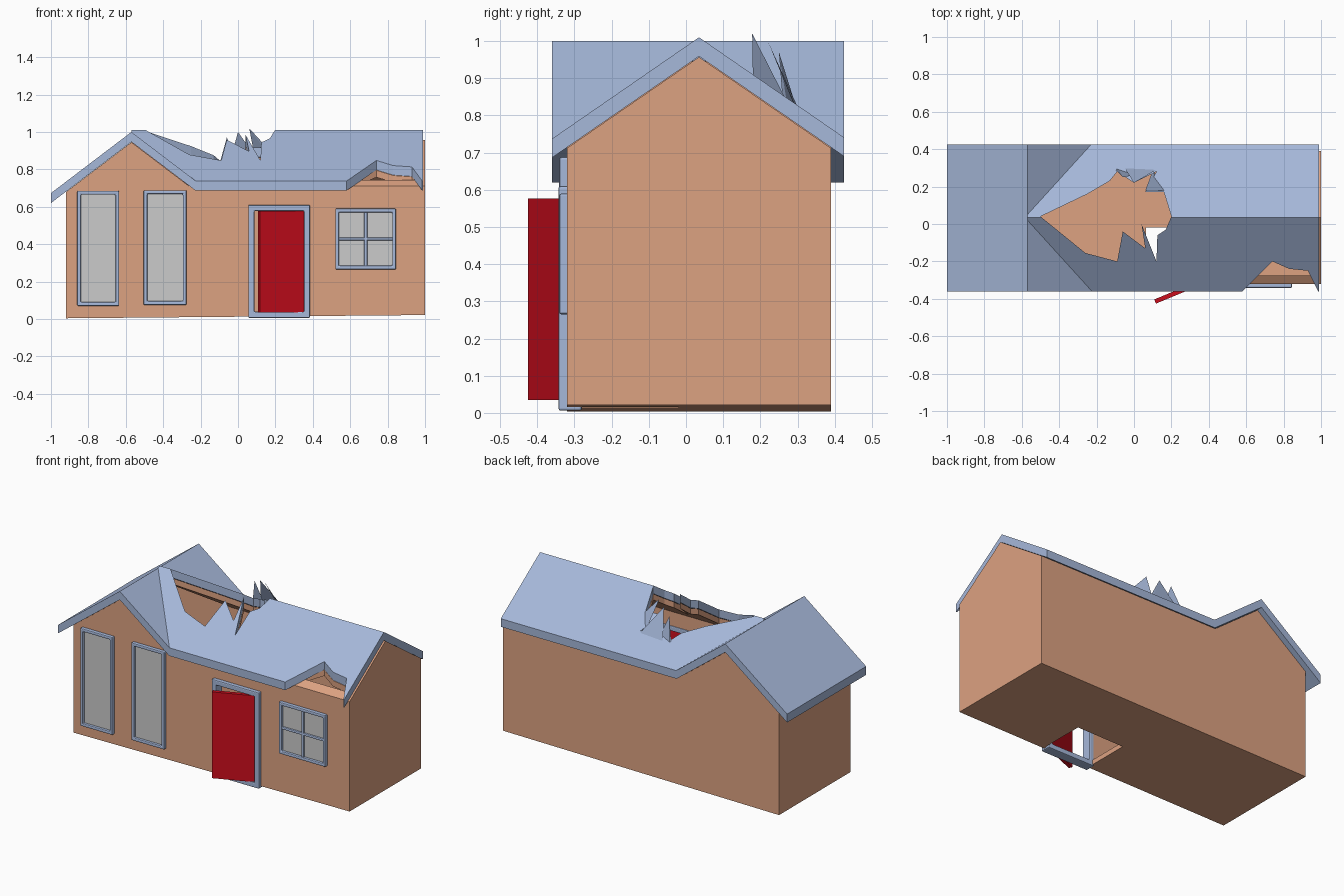
import bpy, bmesh, math
from mathutils import Vector

if "Cube" in bpy.data.objects:
    bpy.data.objects.remove(bpy.data.objects["Cube"])

def material(name, c):
    m = bpy.data.materials.new(name)
    m.diffuse_color = (*c, 1)
    m.use_nodes = True
    m.node_tree.nodes["Principled BSDF"].inputs["Base Color"].default_value = m.diffuse_color
    return m

WALL = material("terracotta", (0.72, 0.36, 0.22))
BLUE = material("slate_blue", (0.38, 0.48, 0.70))
RED = material("red_paint", (0.60, 0.004, 0.012))

def make(name, bm, mat=None):
    bmesh.ops.recalc_face_normals(bm, faces=bm.faces[:])
    me = bpy.data.meshes.new(name)
    bm.to_mesh(me)
    bm.free()
    ob = bpy.data.objects.new(name, me)
    bpy.context.collection.objects.link(ob)
    if mat:
        me.materials.append(mat)
    return ob

def prism(name, pts, axis, a, b, mat=None):
    """Extrude a 2D outline along an axis from a to b."""
    place = {'x': lambda p, t: (t, p[0], p[1]),
             'y': lambda p, t: (p[0], t, p[1]),
             'z': lambda p, t: (p[0], p[1], t)}[axis]
    bm = bmesh.new()
    v0 = [bm.verts.new(place(p, a)) for p in pts]
    v1 = [bm.verts.new(place(p, b)) for p in pts]
    n = len(pts)
    bm.faces.new(v0)
    bm.faces.new(v1)
    for i in range(n):
        bm.faces.new((v0[i], v0[(i + 1) % n], v1[(i + 1) % n], v1[i]))
    return make(name, bm, mat)

def box(name, x0, x1, y0, y1, z0, z1, mat=None):
    return prism(name, [(x0, z0), (x1, z0), (x1, z1), (x0, z1)], 'y', y0, y1, mat)

def boolean(ob, other, op='DIFFERENCE'):
    m = ob.modifiers.new(op, 'BOOLEAN')
    m.object, m.operation, m.solver = other, op, 'EXACT'
    dg = bpy.context.evaluated_depsgraph_get()
    dg.update()
    me = bpy.data.meshes.new_from_object(ob.evaluated_get(dg))
    ob.modifiers.clear()
    ob.data = me
    bpy.data.objects.remove(other)

def gable(lo, hi, mid, peak, slope, base):
    """Outline of a gable end."""
    return [(lo, base), (hi, base), (hi, peak - slope * (hi - mid)),
            (mid, peak), (lo, peak - slope * (mid - lo))]

MID_Y, MID_X, S_MAIN, S_CROSS = 0.035, -0.57, 0.69, 0.76

# broken outlines in plan: the big roof hole and the torn front eave
HOLE = [(-0.5, 0.04), (-0.26, -0.155), (-0.09, -0.2), (-0.06, -0.04), (0.06, -0.13),
        (0.04, 0.0), (0.12, -0.2), (0.125, -0.06), (0.17, -0.03), (0.2, 0.04),
        (0.16, 0.17), (0.06, 0.17), (0.12, 0.28), (0.0, 0.22), (-0.09, 0.28),
        (-0.13, 0.23), (-0.25, 0.16)]
TEAR = [(0.54, -0.4), (0.74, -0.2), (0.83, -0.24), (0.93, -0.25), (0.985, -0.36), (0.985, -0.4)]

# hollow walls with lining under the roof
walls = prism("walls", gable(-0.32, 0.39, MID_Y, 0.957, S_MAIN, 0), 'x', MID_X, 1.0, WALL)
boolean(walls, prism("c", gable(-0.92, -0.22, MID_X, 0.945, S_CROSS, 0), 'y', -0.32, 0.39, WALL), 'UNION')
room = prism("room", gable(-0.285, 0.355, MID_Y, 0.92, S_MAIN, 0.03), 'x', MID_X, 0.965, WALL)
boolean(room, prism("c", gable(-0.885, -0.22, MID_X, 0.91, S_CROSS, 0.03), 'y', -0.285, 0.355, WALL), 'UNION')
boolean(walls, room)
boolean(walls, prism("c", HOLE, 'z', 0.5, 1.3, WALL))
boolean(walls, prism("c", [(0.62, -0.275), (0.74, -0.2), (0.83, -0.24), (0.93, -0.25), (0.95, -0.275)],
                     'z', 0.5, 1.3, WALL))
# doorway and the floor gap behind it
boolean(walls, box("c", 0.075, 0.365, -0.4, -0.2, 0.025, 0.59, WALL))
boolean(walls, box("c", 0.065, 0.39, -0.3, -0.02, -0.1, 0.1, WALL))
boolean(walls, box("c", 0.075, 0.365, -0.4, -0.25, -0.1, 0.1, WALL))
for v in walls.data.vertices:          # ground line rises slightly to the right
    if v.co.z < 0.04:
        v.co.z += 0.004 + 0.009 * (v.co.x + 0.92)

# roof shell: outer gables minus the same gables lowered
roof = prism("roof", gable(-0.36, 0.425, MID_Y, 1.01, S_MAIN, 0.6), 'x', MID_X, 0.99, BLUE)
boolean(roof, prism("c", gable(-1.0, -0.14, MID_X, 1.0, S_CROSS, 0.55), 'y', -0.36, 0.425, BLUE), 'UNION')
boolean(roof, prism("c", gable(-0.6, 0.67, MID_Y, 0.959, S_MAIN, 0.2), 'x', MID_X, 1.3, BLUE))
boolean(roof, prism("c", gable(-1.25, 0.1, MID_X, 0.947, S_CROSS, 0.2), 'y', -0.7, 0.7, BLUE))
boolean(roof, prism("c", HOLE, 'z', 0.5, 1.3, BLUE))
boolean(roof, prism("c", TEAR, 'z', 0.5, 1.3, BLUE))

# splintered roof pieces bent upwards: tip and two base points
for i, tri in enumerate([((-0.06, 0.25, 0.97), (-0.1, 0.29, 0.825), (0.0, 0.26, 0.84)),
                         ((0.0, 0.22, 1.0), (-0.05, 0.3, 0.82), (0.12, 0.29, 0.83)),
                         ((0.06, 0.178, 1.02), (0.1, 0.27, 0.84), (0.17, 0.18, 0.9))]):
    bm = bmesh.new()
    tip = bm.verts.new(tri[0])
    a, b = (bm.verts.new(p) for p in tri[1:])
    c, d = (bm.verts.new(Vector(p) + Vector((0, 0.015, -0.03))) for p in tri[1:])
    for f in ((tip, a, b), (tip, d, c), (tip, c, a), (tip, b, d), (a, c, d, b)):
        bm.faces.new(f)
    make(f"roof_splinter_{i + 1}", bm, BLUE)

def frame(name, x0, x1, z0, z1, w, y0, y1):
    """Mitred rectangular frame with softened edges."""
    bm = bmesh.new()
    rings = []
    for y, k in ((y0, 0), (y0, w), (y1, w), (y1, 0)):
        rings.append([bm.verts.new((x, y, z)) for x, z in
                      ((x0 + k, z0 + k), (x1 - k, z0 + k), (x1 - k, z1 - k), (x0 + k, z1 - k))])
    for r in range(4):
        p, q = rings[r], rings[(r + 1) % 4]
        for i in range(4):
            j = (i + 1) % 4
            bm.faces.new((p[i], p[j], q[j], q[i]))
    ob = make(name, bm, BLUE)
    soften(ob)
    return ob

def soften(ob):
    m = ob.modifiers.new("soft", 'BEVEL')
    m.width, m.segments = 0.006, 2

# windows
for name, x0, x1, z0, z1 in (("left_window", -0.86, -0.635, 0.07, 0.685),
                             ("middle_window", -0.505, -0.275, 0.075, 0.688),
                             ("square_window", 0.52, 0.845, 0.265, 0.59)):
    frame(name + "_frame", x0, x1, z0, z1, 0.02, -0.341, -0.31)
    box(name + "_glass", x0 + 0.015, x1 - 0.015, -0.326, -0.315, z0 + 0.015, z1 - 0.015)
soften(box("window_upright", 0.675, 0.692, -0.337, -0.315, 0.28, 0.575, BLUE))
soften(box("window_crossbar", 0.535, 0.83, -0.337, -0.315, 0.42, 0.436, BLUE))

# door frame and open door
frame("door_frame", 0.055, 0.385, 0.006, 0.61, 0.032, -0.343, -0.28)
door = box("door", -0.26, 0, -0.012, 0.012, 0.035, 0.577, RED)
door.location = (0.353, -0.315, 0)
door.rotation_euler.z = math.radians(22.5)
